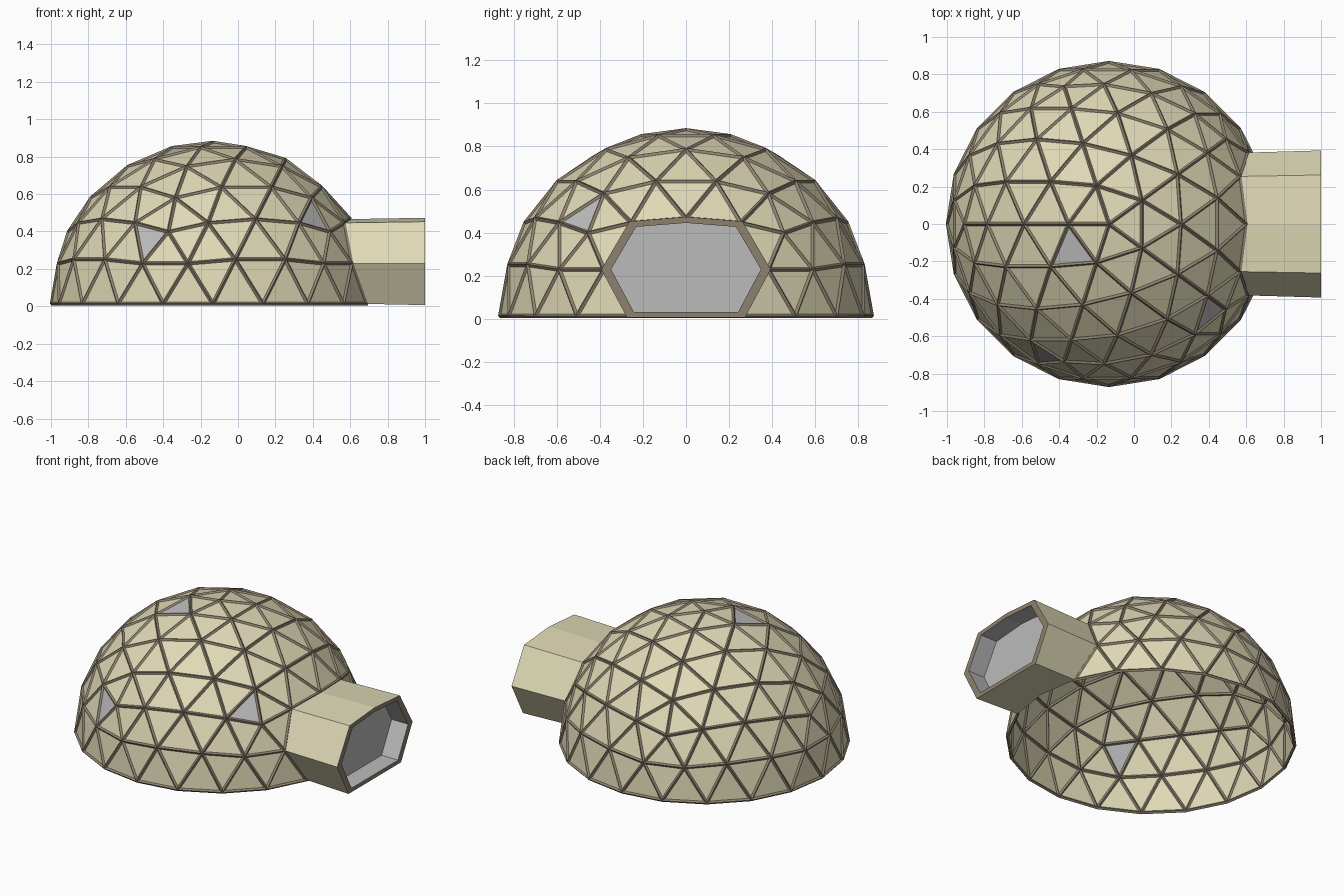
import bpy, bmesh, math
from mathutils import Vector

if "Cube" in bpy.data.objects:
    bpy.data.objects.remove(bpy.data.objects["Cube"])

R, CENTRE = 0.862, Vector((-0.134, 0, 0.013))
FREQ = 4


def material(name, rgb):
    m = bpy.data.materials.new(name)
    m.diffuse_color = (*rgb, 1)
    m.use_nodes = True
    m.node_tree.nodes["Principled BSDF"].inputs["Base Color"].default_value = m.diffuse_color
    return m


CANVAS = material("canvas", (0.74, 0.70, 0.47))
FRAME = material("frame", (0.27, 0.22, 0.16))
GLASS = material("glass", (0.50, 0.50, 0.50))


def make(name, bm, *mats):
    me = bpy.data.meshes.new(name)
    bm.to_mesh(me)
    ob = bpy.data.objects.new(name, me)
    for m in mats:
        me.materials.append(m)
    bpy.context.collection.objects.link(ob)
    return ob


def polar(az, z):
    h = math.sqrt(1 - z * z)
    return Vector((h * math.cos(math.radians(az)), h * math.sin(math.radians(az)), z))


# upper geodesic faces: cap triangles, then the band around the equator
s = 1 / math.sqrt(5)
pole = Vector((0, 0, 1))
ico = []
for k in range(5):
    a, b = polar(36 + 72 * k, s), polar(108 + 72 * k, s)
    c, d = polar(72 + 72 * k, -s), polar(144 + 72 * k, -s)
    ico += [(pole, a, b), (a, c, b), (b, c, d)]

# four-way subdivision pushed onto the sphere, only the upper half kept
bm = bmesh.new()
for a, b, c in ico:
    def point(i, j):
        return (a * (FREQ - i - j) + b * i + c * j).normalized() * R
    for i in range(FREQ):
        for j in range(FREQ - i):
            tris = [((i, j), (i + 1, j), (i, j + 1))]
            if i + j < FREQ - 1:
                tris.append(((i + 1, j), (i + 1, j + 1), (i, j + 1)))
            for t in tris:
                pts = [point(*p) for p in t]
                if min(p.z for p in pts) > -1e-4:
                    bm.faces.new([bm.verts.new(p) for p in pts])
bmesh.ops.remove_doubles(bm, verts=bm.verts, dist=1e-3)

# doorway: remove the two lattice points inside the hexagonal opening
inner = [v for v in bm.verts if v.co.x > 0.5 and abs(v.co.y) < 0.2 and 0.1 < v.co.z < 0.35]
ring = {w for v in inner for e in v.link_edges for w in e.verts} - set(inner)
mid = Vector((0, 0, 0.22))
ring = [v.co + CENTRE for v in
        sorted(ring, key=lambda v: math.atan2(v.co.z - mid.z, v.co.y))]
bmesh.ops.delete(bm, geom=inner, context='VERTS')
bmesh.ops.delete(bm, geom=[e for e in bm.edges if not e.link_faces], context='EDGES')
bmesh.ops.recalc_face_normals(bm, faces=bm.faces)
bmesh.ops.translate(bm, vec=CENTRE, verts=bm.verts)

# three glazed panels
for target in ((-0.34, -0.14, 0.84), (-0.47, -0.69, 0.36), (0.41, -0.47, 0.48)):
    t = Vector(target)
    min(bm.faces, key=lambda f: (f.calc_center_median() - t).length).material_index = 1
make("dome_panels", bm, CANVAS, GLASS)

# struts along every panel edge
for f in bm.faces:
    f.material_index = 0
struts = make("dome_struts", bm, FRAME)
w = struts.modifiers.new("struts", 'WIREFRAME')
w.thickness, w.offset = 0.02, 0
w.use_even_offset = True
w.use_boundary = True
bm.free()

# entrance tunnel running out from the doorway
centre = sum(ring, Vector()) / len(ring)


def end(x, scale):
    return [Vector((x, centre.y + (p.y - centre.y) * scale,
                    centre.z + (p.z - centre.z) * scale)) for p in ring]


def loft(name, loops, mat, cap=False):
    b = bmesh.new()
    rows = [[b.verts.new(p) for p in loop] for loop in loops]
    n = len(ring)
    for r0, r1 in zip(rows, rows[1:]):
        for i in range(n):
            j = (i + 1) % n
            b.faces.new((r0[i], r0[j], r1[j], r1[i]))
    if cap:
        b.faces.new(rows[-1])
    make(name, b, mat)
    b.free()


loft("tunnel_walls", [ring, end(1.0, 1.03)], CANVAS)
loft("tunnel_end_frame", [end(1.0, 1.03), end(1.0, 0.91)], FRAME)
loft("tunnel_door", [end(1.0, 0.91), end(0.88, 0.91)], GLASS, cap=True)
